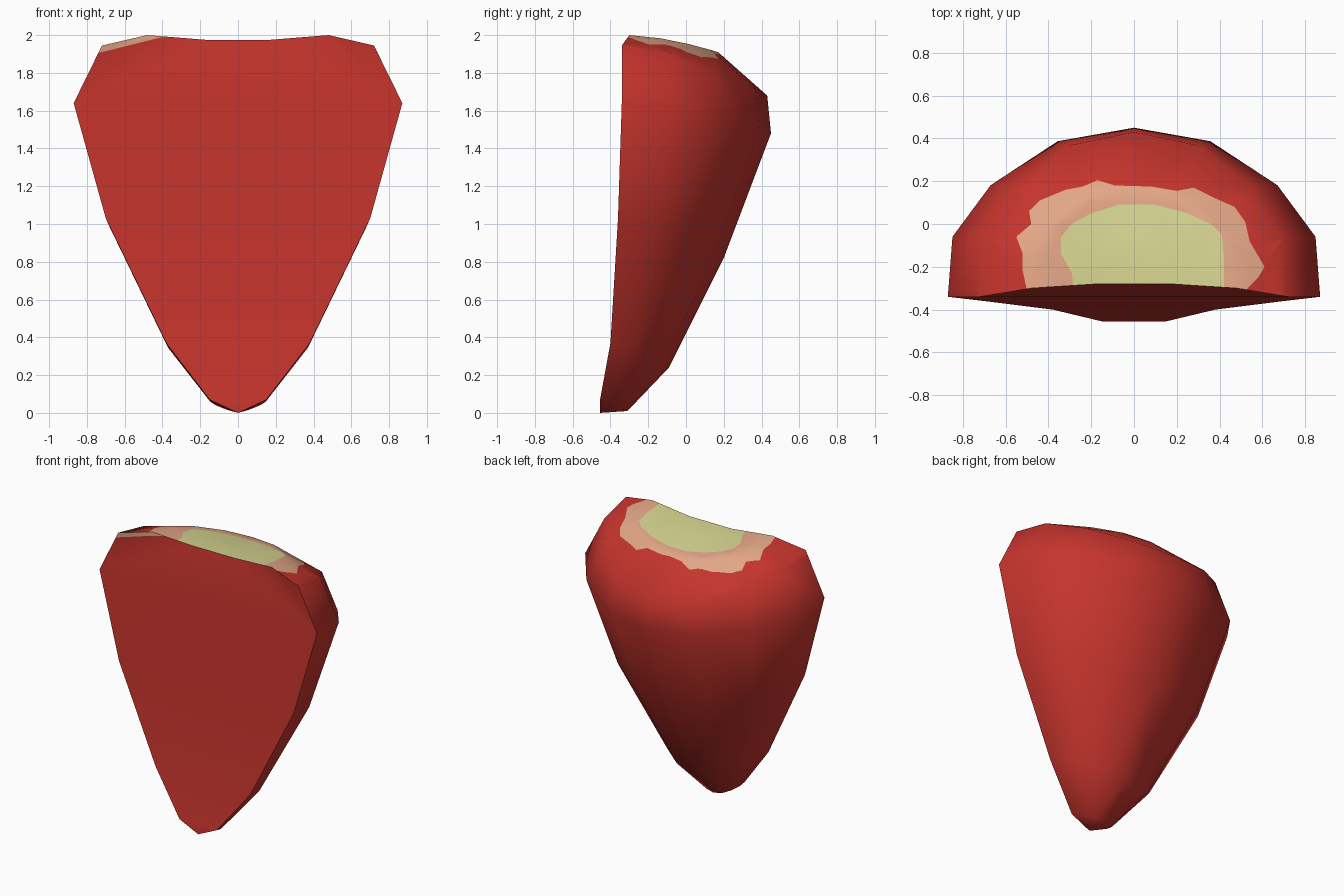
import bpy, bmesh
from mathutils import Vector

if "Cube" in bpy.data.objects:
    bpy.data.objects.remove(bpy.data.objects["Cube"])

# Colours
def material(name, rgb):
    m = bpy.data.materials.new(name)
    m.diffuse_color = (*rgb, 1)
    m.use_nodes = True
    m.node_tree.nodes["Principled BSDF"].inputs["Base Color"].default_value = m.diffuse_color
    return m

mats = [material("berry_red", (0.56, 0.034, 0.026)),
        material("salmon_rim", (0.76, 0.38, 0.24)),
        material("pale_green_top", (0.67, 0.66, 0.28))]

# Half-round cross-section: share of half width, share of depth
half = [(1, 0), (0.975, 0.355), (0.77, 0.66), (0.41, 0.92)]
section = half + [(0, 1)] + [(-u, v) for u, v in reversed(half)]

# Tilted rings: half width, front y, front z, back y, back z
rings = [(0.15, -0.455, 0.07, -0.31, 0.01),
         (0.38, -0.40, 0.37, -0.09, 0.24),
         (0.70, -0.36, 1.03, 0.20, 0.82),
         (0.87, -0.34, 1.64, 0.45, 1.48),
         (0.72, -0.34, 1.945, 0.43, 1.68),
         (0.48, -0.30, 2.00, 0.17, 1.91),
         (0.17, -0.28, 1.975, -0.06, 1.955)]

bm = bmesh.new()
front = bm.faces.layers.int.new("front")
loops = [[bm.verts.new((a * u, yf + (yb - yf) * v, zf + (zb - zf) * v ** 1.6))
          for u, v in section] for a, yf, zf, yb, zb in rings]
tip = bm.verts.new((0, -0.455, 0))

# Rounded back, top cap and tip
for a, b in zip(loops, loops[1:]):
    for i in range(8):
        bm.faces.new((a[i], a[i + 1], b[i + 1], b[i]))
bm.faces.new(loops[-1])
for i in range(8):
    bm.faces.new((tip, loops[0][i + 1], loops[0][i]))

# Gently curved cut front
cut = [bm.faces.new((tip, loops[0][0], loops[0][8]))]
for a, b in zip(loops[:3], loops[1:4]):
    cut.append(bm.faces.new((a[8], a[0], b[0], b[8])))
r4, r5, r6, r7 = loops[3:]
cut.append(bm.faces.new((r4[8], r4[0], r7[0], r7[8])))
for k in (0, 8):
    cut.append(bm.faces.new((r4[k], r5[k], r6[k])))
    cut.append(bm.faces.new((r4[k], r6[k], r7[k])))
for f in cut:
    f[front] = 1
bmesh.ops.recalc_face_normals(bm, faces=bm.faces)
bmesh.ops.triangulate(bm, faces=bm.faces)

# Outlines of the coloured patches seen from above
salmon = [(-.49, -.36), (-.52, -.22), (-.52, -.14), (-.55, -.06), (-.48, 0), (-.49, .06),
          (-.44, .11), (-.32, .16), (-.24, .175), (-.17, .205), (-.09, .18), (.08, .175),
          (.2, .155), (.28, .17), (.38, .12), (.47, .08), (.52, .01), (.54, -.08),
          (.61, -.2), (.58, -.25), (.53, -.3), (.52, -.36)]
green = [(-.28, -.36), (-.29, -.23), (-.34, -.14), (-.34, -.06), (-.29, 0), (-.2, .05),
         (-.07, .09), (.1, .09), (.25, .05), (.36, 0), (.41, -.05), (.42, -.15), (.42, -.36)]

def slice_faces(faces, co, no):
    geom = set(faces)
    for f in faces:
        geom.update(f.edges)
        geom.update(f.verts)
    bmesh.ops.bisect_plane(bm, geom=list(geom), dist=1e-5, plane_co=co, plane_no=no)

def near(f, p, q):
    return all(min(v.co[k] for v in f.verts) <= max(p[k], q[k]) + 1e-4 and
               max(v.co[k] for v in f.verts) >= min(p[k], q[k]) - 1e-4 for k in (0, 1))

def inside(c, poly):
    hit = False
    for p, q in zip(poly, poly[1:] + poly[:1]):
        if (p[1] > c.y) != (q[1] > c.y):
            if c.x < p[0] + (c.y - p[1]) * (q[0] - p[0]) / (q[1] - p[1]):
                hit = not hit
    return hit

def on_top(f):
    return not f[front] and f.calc_center_median().z > 1.7 and f.normal.z > 0

# Cut the patch outlines into the top
for poly in (salmon, green):
    for p, q in zip(poly, poly[1:]):
        bm.normal_update()
        slice_faces([f for f in bm.faces if on_top(f) and near(f, p, q)],
                    Vector((*p, 0)), Vector((q[1] - p[1], p[0] - q[0], 0)))

# Small salmon sliver on the upper left of the front
p, n = Vector((-0.74, 0, 1.905)), Vector((-0.09, 0, 0.36))
slice_faces([f for f in bm.faces if f[front] and f.calc_center_median().x < -0.2
             and f.calc_center_median().z > 1.7], p, n)

bm.normal_update()
for f in bm.faces:
    c = f.calc_center_median()
    f.smooth = True
    if on_top(f):
        f.material_index = 2 if inside(c, green) else 1 if inside(c, salmon) else 0
    elif f[front] and (c - p).dot(n) > 0 and c.x < -0.37:
        f.material_index = 1
# Crisp rim around the cut front
for e in bm.edges:
    e.smooth = len({f[front] for f in e.link_faces}) == 1

mesh = bpy.data.meshes.new("berry_half")
bm.to_mesh(mesh)
bm.free()
for m in mats:
    mesh.materials.append(m)
bpy.context.collection.objects.link(bpy.data.objects.new("berry_half", mesh))
